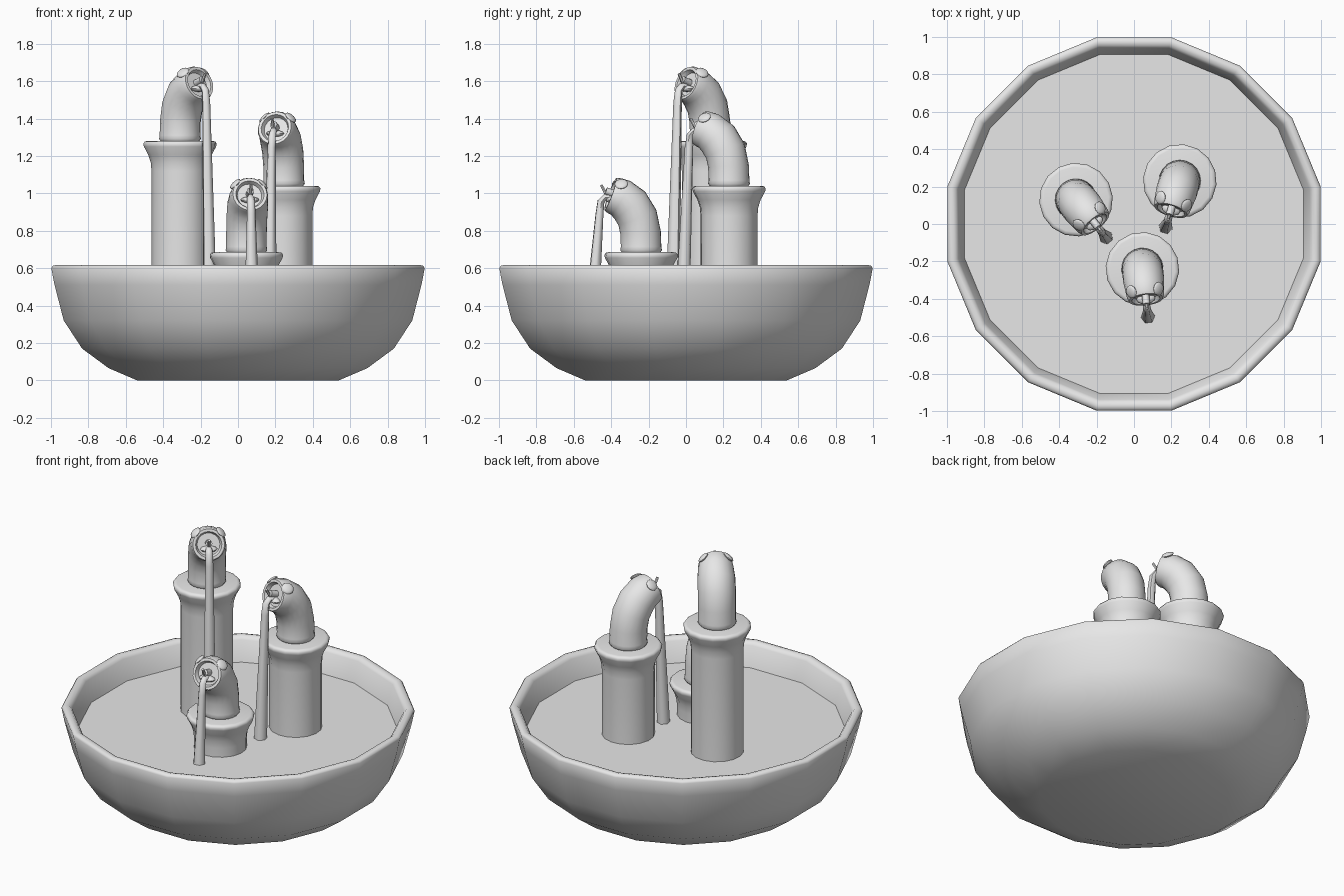
import bpy, bmesh
from math import sin, cos, pi, radians, atan2
from mathutils import Matrix, Vector

default = bpy.data.objects.get("Cube")
if default:
    bpy.data.objects.remove(default, do_unlink=True)

stone = bpy.data.materials.new("plain grey")
stone.use_nodes = True
stone.diffuse_color = (0.8, 0.8, 0.8, 1)
stone.node_tree.nodes["Principled BSDF"].inputs["Base Color"].default_value = (0.8, 0.8, 0.8, 1)


def finish(name, bm, matrix=Matrix(), angle=50):
    """Turn a bmesh into a smooth-shaded object placed by a matrix."""
    bmesh.ops.recalc_face_normals(bm, faces=bm.faces)
    mesh = bpy.data.meshes.new(name)
    bm.to_mesh(mesh)
    bm.free()
    mesh.materials.append(stone)
    obj = bpy.data.objects.new(name, mesh)
    bpy.context.collection.objects.link(obj)
    obj.matrix_world = matrix
    bpy.ops.object.select_all(action="DESELECT")
    obj.select_set(True)
    bpy.context.view_layer.objects.active = obj
    bpy.ops.object.shade_smooth_by_angle(angle=radians(angle))
    return obj


def loft(rings):
    """Skin a list of point rings and cap both ends."""
    bm = bmesh.new()
    loops = [[bm.verts.new(p) for p in ring] for ring in rings]
    count = len(loops[0])
    for low, high in zip(loops, loops[1:]):
        for i in range(count):
            j = (i + 1) % count
            bm.faces.new((low[i], low[j], high[j], high[i]))
    bm.faces.new(loops[0])
    bm.faces.new(loops[-1])
    return bm


def lathe(profile, sides):
    """Solid of revolution from (radius, height) pairs."""
    turns = [2 * pi * (i + 0.5) / sides for i in range(sides)]
    return loft([[(r * cos(t), r * sin(t), z) for t in turns] for r, z in profile])


def tube(path, sides):
    """Bent tube from (forward, height, radius, pitch) rings; forward is -y."""
    rings = []
    for f, z, r, pitch in path:
        centre = Vector((0, -f, z))
        up = Vector((0, sin(radians(pitch)), cos(radians(pitch))))
        rings.append([centre + r * (Vector((1, 0, 0)) * cos(2 * pi * i / sides)
                                    + up * sin(2 * pi * i / sides)) for i in range(sides)])
    return loft(rings)


WATER = 0.468

# Bowl with thick rounded rim, and the water surface inside it
finish("bowl", lathe([(0.55, 0), (0.705, 0.065), (0.85, 0.17), (0.95, 0.32), (1.0, 0.51),
                      (1.018, 0.6), (1.01, 0.612), (0.992, 0.617), (0.972, 0.612),
                      (0.957, 0.595), (0.92, 0.45), (0.91, 0.42)], 16))
finish("water_surface", lathe([(0.915, WATER - 0.03), (0.925, WATER)], 16))

# Bent neck, ending in a recessed mouth
NECK = [(0, -0.005, 0.104, 90), (0, 0.006, 0.112, 90), (0, 0.025, 0.109, 90),
        (0.003, 0.1, 0.109, 86), (0.02, 0.18, 0.11, 68), (0.06, 0.245, 0.11, 48),
        (0.11, 0.286, 0.104, 30), (0.15, 0.3, 0.099, 20), (0.165, 0.305, 0.092, 20),
        (0.165, 0.305, 0.076, 20), (0.142, 0.297, 0.066, 20)]


def spouting_neck(label, x, y, top, dx, dy):
    place = Matrix.Translation((x, y, 0)) @ Matrix.Rotation(atan2(dx, -dy), 4, "Z")
    head = place @ Matrix.Translation((0, 0, top + 0.005))

    # Column with a flared, rounded collar
    finish(label + "_column", lathe([(0.153, WATER - 0.02), (0.153, max(top - 0.16, WATER)),
                                     (0.157, top - 0.115), (0.17, top - 0.075),
                                     (0.194, top - 0.03), (0.197, top - 0.014),
                                     (0.189, top - 0.003), (0.175, top)], 16), place)
    finish(label + "_neck", tube(NECK, 20), head)

    # Flattened eyes on the upper sides of the head
    for side, word in ((1, "left"), (-1, "right")):
        bm = bmesh.new()
        bmesh.ops.create_uvsphere(bm, u_segments=12, v_segments=8, radius=0.036)
        bmesh.ops.scale(bm, verts=bm.verts, vec=(1, 1, 0.35))
        normal = Vector((0.68 * side, -0.15, 0.72))
        turn = normal.to_track_quat("Z", "Y").to_matrix().to_4x4()
        spot = Matrix.Translation((0.073 * side, -0.115, 0.36))
        finish(label + "_" + word + "_eye", bm, head @ spot @ turn)

    # Tongue and small spout inside the mouth
    bm = bmesh.new()
    bmesh.ops.create_uvsphere(bm, u_segments=12, v_segments=6, radius=0.05)
    bmesh.ops.scale(bm, verts=bm.verts, vec=(1, 0.6, 0.35))
    finish(label + "_tongue", bm, head @ Matrix.Translation((0, -0.16, 0.275)))
    finish(label + "_spout", tube([(0.14, 0.305, 0.02, 20), (0.19, 0.323, 0.02, 20)], 8), head)
    finish(label + "_lip_pin", tube([(0.185, 0.3, 0.009, 60), (0.215, 0.355, 0.008, 60)], 6), head)

    # Falling stream that widens toward the water
    base = WATER - top - 0.01
    finish(label + "_stream", tube([(0.16, 0.285, 0.016, 0), (0.195, 0.288, 0.019, -20),
                                    (0.216, 0.265, 0.021, -65), (0.224, 0.2, 0.023, -86),
                                    (0.257, base, 0.038, -88)], 6), head, 60)


spouting_neck("tall", -0.31, 0.13, 1.28, 0.16, -0.2)
spouting_neck("middle", 0.245, 0.23, 1.04, -0.075, -0.245)
spouting_neck("short", 0.045, -0.24, 0.685, 0.03, -0.26)
